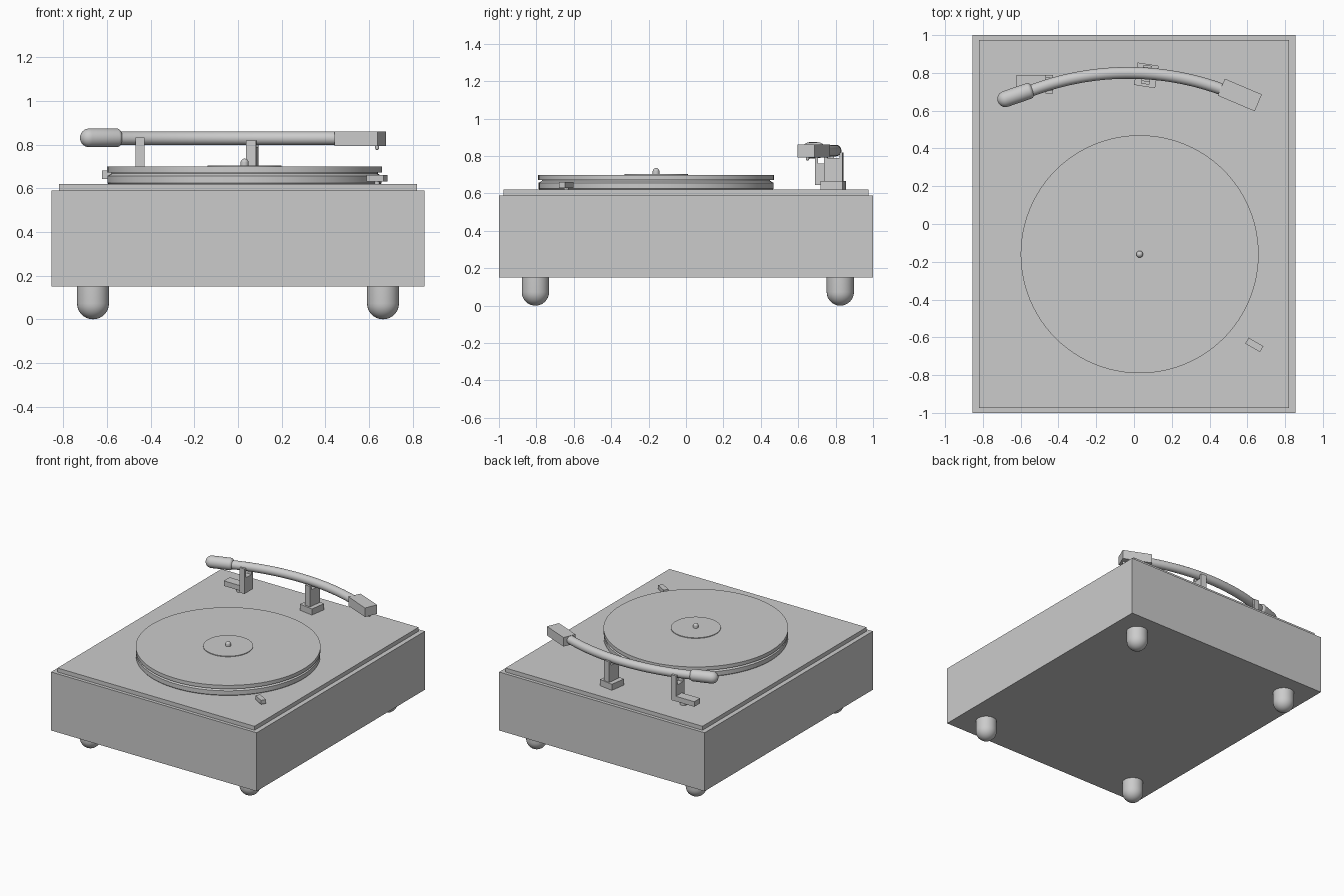
import bpy, bmesh, math
from mathutils import Vector, Matrix

if "Cube" in bpy.data.objects:
    bpy.data.objects.remove(bpy.data.objects["Cube"])


def finish(name, bm, matrix=None, smooth=False):
    bmesh.ops.recalc_face_normals(bm, faces=bm.faces)
    me = bpy.data.meshes.new(name)
    bm.to_mesh(me)
    bm.free()
    ob = bpy.data.objects.new(name, me)
    bpy.context.collection.objects.link(ob)
    if matrix:
        ob.matrix_world = matrix
    if smooth:
        bpy.ops.object.select_all(action='DESELECT')
        ob.select_set(True)
        bpy.context.view_layer.objects.active = ob
        bpy.ops.object.shade_smooth_by_angle(angle=math.radians(35))
    return ob


def box(name, center, size, turn=0):
    bm = bmesh.new()
    bmesh.ops.create_cube(bm, size=1)
    bmesh.ops.scale(bm, vec=size, verts=bm.verts)
    m = Matrix.Translation(center) @ Matrix.Rotation(math.radians(turn), 4, 'Z')
    return finish(name, bm, m)


def prism(name, outline, width, center, turn=0):
    # (y, z) outline extruded along x
    bm = bmesh.new()
    f = bm.faces.new([bm.verts.new((-width / 2, y, z)) for y, z in outline])
    r = bmesh.ops.extrude_face_region(bm, geom=[f])
    vs = [g for g in r['geom'] if isinstance(g, bmesh.types.BMVert)]
    bmesh.ops.translate(bm, vec=(width, 0, 0), verts=vs)
    m = Matrix.Translation(center) @ Matrix.Rotation(math.radians(turn), 4, 'Z')
    return finish(name, bm, m)


def lathe(name, profile, matrix, steps=48):
    # (radius, z) profile spun around z
    bm = bmesh.new()
    vs = [bm.verts.new((r, 0, z)) for r, z in profile]
    es = [bm.edges.new(p) for p in zip(vs, vs[1:])]
    bmesh.ops.spin(bm, geom=vs + es, cent=(0, 0, 0), axis=(0, 0, 1),
                   angle=math.tau, steps=steps)
    bmesh.ops.remove_doubles(bm, verts=bm.verts, dist=1e-5)
    return finish(name, bm, matrix, True)


def dome(r, z, height, n=8):
    # quarter arc from the axis out to radius r, bulging by height
    return [(r * math.sin(i / n * math.pi / 2),
             z + height * math.cos(i / n * math.pi / 2)) for i in range(n + 1)]


T = Matrix.Translation

# Cabinet and top plate
box("cabinet", (0, 0, 0.37), (1.71, 2, 0.44))
box("top_plate", (0, 0, 0.605), (1.64, 1.95, 0.03))

# Bullet shaped feet
for sx, side in ((-1, "left"), (1, "right")):
    for y, end in ((-0.805, "front"), (0.825, "back")):
        lathe(f"{end}_{side}_foot", dome(0.073, 0.073, -0.073) + [(0.073, 0.155), (0, 0.155)],
              T((sx * 0.664, y, 0)), 32)

# Platter, record, label and spindle
c = T((0.03, -0.16, 0))
lathe("platter", [(0, 0.615), (0.62, 0.615), (0.628, 0.625), (0.628, 0.657),
                  (0.61, 0.667), (0.61, 0.68), (0, 0.68)], c, 96)
lathe("record", [(0, 0.672), (0.63, 0.672), (0.63, 0.699), (0, 0.699)], c, 96)
lathe("record_label", [(0, 0.69), (0.17, 0.69), (0.17, 0.704), (0, 0.704)], c, 64)
lathe("spindle", dome(0.018, 0.718, 0.018) + [(0.018, 0.69), (0, 0.69)], c, 24)

# Curved tone arm, swept along a circular arc
R, cx, cy, az = 1.45, -0.03, 0.80 - 1.45, 0.829
bm = bmesh.new()
n, sides = 40, 24
rings = []
for i in range(n + 1):
    a = math.asin((-0.56 + 1.08 * i / n - cx) / R)
    out = Vector((math.sin(a), math.cos(a), 0))
    mid = Vector((cx, cy, az)) + R * out
    rings.append([bm.verts.new(mid + 0.031 * (math.cos(t) * out + Vector((0, 0, math.sin(t)))))
                  for t in (math.tau * k / sides for k in range(sides))])
for p, q in zip(rings, rings[1:]):
    for k in range(sides):
        bm.faces.new((p[k], p[k - 1], q[k - 1], q[k]))
bm.faces.new(rings[0])
bm.faces.new(rings[-1])
finish("tone_arm", bm, None, True)

# Counterweight capsule pointing out along the arm
away = Vector((-math.cos(math.radians(19)), -math.sin(math.radians(19)), 0))
r = 0.043
right_end = [(q, -z) for q, z in reversed(dome(r, 0.07, 0.025))]
lathe("counterweight", dome(r, 0.062, r) + right_end,
      T((-0.622, 0.682, 0.831)) @ away.to_track_quat('Z', 'Y').to_matrix().to_4x4(), 32)

# Cartridge head and stylus
box("cartridge_head", (0.56, 0.683, 0.827), (0.213, 0.097, 0.068), -23)
lathe("stylus", dome(0.009, 0.784, -0.009) + [(0.009, 0.80), (0, 0.80)], T((0.637, 0.65, 0)), 16)


def fork(half, wall, bottom, notch, top):
    i = half - wall
    return [(-half, bottom), (half, bottom), (half, top), (i, top),
            (i, notch), (-i, notch), (-i, top), (-half, top)]


# Pivot base and forked post
box("pivot_base", (0.065, 0.787, 0.642), (0.113, 0.12, 0.048), -9)
prism("pivot_post", fork(0.05, 0.017, 0.65, 0.79, 0.82), 0.045, (0.066, 0.79, 0), -7)

# Arm rest: raised bar, forked upright and short peg
box("rest_bar", (-0.53, 0.755, 0.662), (0.185, 0.07, 0.038))
prism("rest_fork", fork(0.05, 0.017, 0.645, 0.76, 0.833), 0.04, (-0.449, 0.74, 0))
lathe("rest_peg", [(0, 0.61), (0.025, 0.61), (0.025, 0.65), (0, 0.65)], T((-0.51, 0.755, 0)), 24)

# Speed switch with stem
box("switch_lever", (0.637, -0.64, 0.645), (0.09, 0.036, 0.03), -30)
lathe("switch_stem", [(0, 0.61), (0.012, 0.61), (0.012, 0.64), (0, 0.64)], T((0.637, -0.64, 0)), 16)
